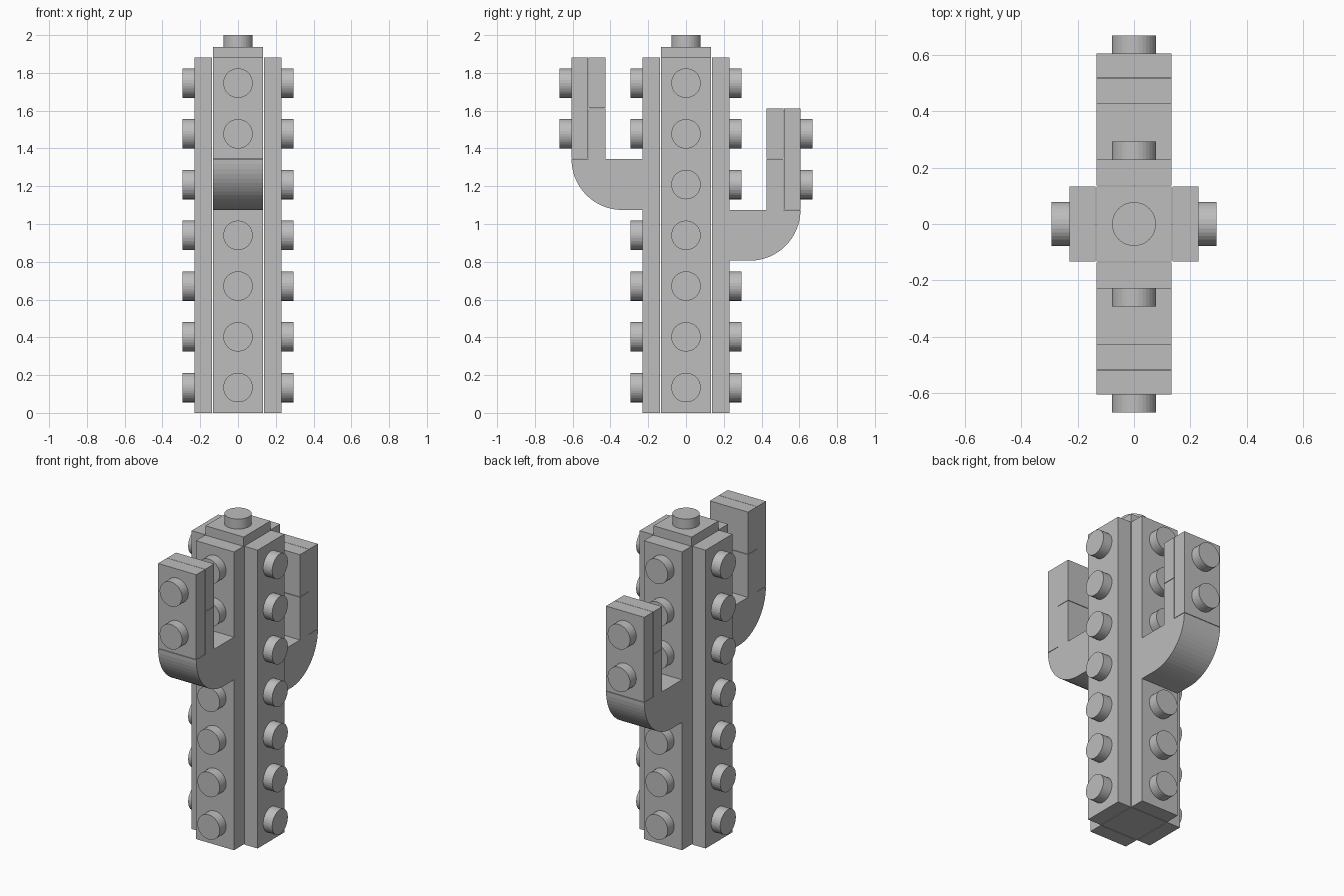
import bpy, bmesh, math
from mathutils import Vector, Matrix

cube = bpy.data.objects.get("Cube")
if cube:
    bpy.data.objects.remove(cube, do_unlink=True)

GREY = (0.51, 0.51, 0.51, 1)
mat = bpy.data.materials.new("plain grey")
mat.use_nodes = True
mat.diffuse_color = GREY
mat.node_tree.nodes["Principled BSDF"].inputs["Base Color"].default_value = GREY

UNIT = 0.2686                    # brick pitch
HALF = 0.133                     # half brick width
TRUNK_TOP = 7 * UNIT
PLATE_IN, PLATE_OUT = 0.137, 0.23
STUD_R, STUD_H = 0.078, 0.063


def finish(name, bm):
    bmesh.ops.recalc_face_normals(bm, faces=bm.faces[:])
    mesh = bpy.data.meshes.new(name)
    bm.to_mesh(mesh)
    bm.free()
    mesh.materials.append(mat)
    obj = bpy.data.objects.new(name, mesh)
    bpy.context.collection.objects.link(obj)
    return obj


def add_box(bm, lo, hi):
    lo, hi = Vector(lo), Vector(hi)
    m = Matrix.Translation((lo + hi) / 2) @ Matrix.Diagonal((hi - lo).to_4d())
    bmesh.ops.create_cube(bm, size=1, matrix=m)


def box(name, lo, hi):
    bm = bmesh.new()
    add_box(bm, lo, hi)
    return finish(name, bm)


def add_stud(bm, base, direction):
    d = Vector(direction)
    m = Matrix.Translation(Vector(base) + d * STUD_H / 2) @ d.to_track_quat("Z", "Y").to_matrix().to_4x4()
    bmesh.ops.create_cone(bm, cap_ends=True, segments=32, radius1=STUD_R,
                          radius2=STUD_R, depth=STUD_H, matrix=m)


# Trunk core with its raised cap and top stud
box("trunk_core", (-HALF, -HALF, 0), (HALF, HALF, TRUNK_TOP))
box("trunk_cap", (-HALF, -HALF, TRUNK_TOP), (HALF, HALF, 1.937))
bm = bmesh.new()
add_stud(bm, (0, 0, 1.937), (0, 0, 1))
finish("top_stud", bm)

# Four studded side plates; covered stud rows are skipped behind the arms
for i, (side, covered) in enumerate((("front", 4), ("left", None), ("back", 3), ("right", None))):
    bm = bmesh.new()
    add_box(bm, (-HALF, -PLATE_OUT, 0), (HALF, -PLATE_IN, TRUNK_TOP))
    for row in range(7):
        if row != covered:
            add_stud(bm, (0, -PLATE_OUT, (row + 0.5) * UNIT), (0, -1, 0))
    bmesh.ops.rotate(bm, verts=bm.verts[:], matrix=Matrix.Rotation(i * math.pi / 2, 3, "Z"))
    finish(side + "_plate", bm)


# Curved arm: elbow, upper block and studded outer plate
def arm(side, s, z):
    y_in, y_mid, y_out = 0.427, 0.516, 0.606
    top = z + 3 * UNIT
    profile = [(PLATE_OUT, z), (PLATE_OUT, z + UNIT), (y_in, z + UNIT),
               (y_in, z + 2 * UNIT), (y_mid, z + 2 * UNIT), (y_mid, z + UNIT)]
    for k in range(17):
        a = k / 16 * math.pi / 2
        profile.append((y_out - UNIT + UNIT * math.cos(a), z + UNIT - UNIT * math.sin(a)))
    bm = bmesh.new()
    face = bm.faces.new([bm.verts.new((-HALF, s * y, h)) for y, h in profile])
    ext = bmesh.ops.extrude_face_region(bm, geom=[face])
    verts = [v for v in ext["geom"] if isinstance(v, bmesh.types.BMVert)]
    bmesh.ops.translate(bm, verts=verts, vec=(2 * HALF, 0, 0))
    finish(side + "_arm_elbow", bm)

    def slab(bm, a, b, low):
        ya, yb = sorted((s * a, s * b))
        add_box(bm, (-HALF, ya, low), (HALF, yb, top))

    bm = bmesh.new()
    slab(bm, y_in, y_mid, z + 2 * UNIT + 0.003)
    finish(side + "_arm_tip", bm)
    bm = bmesh.new()
    slab(bm, y_mid + 0.002, y_out, z + UNIT + 0.003)
    for row in (1.5, 2.5):
        add_stud(bm, (0, s * y_out, z + row * UNIT), (0, s, 0))
    finish(side + "_arm_plate", bm)


arm("front", -1, 4 * UNIT)
arm("back", 1, 3 * UNIT)
